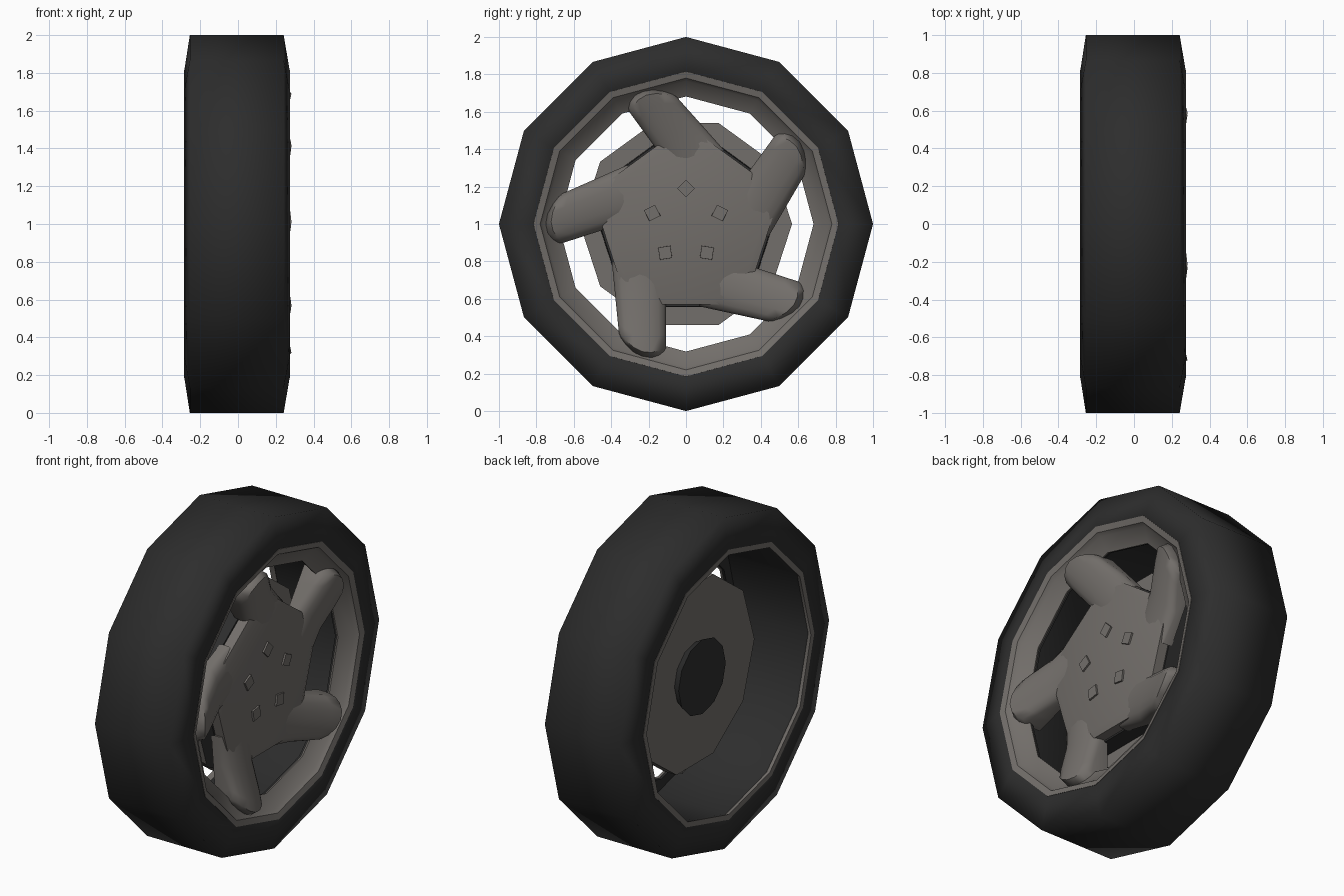
import bpy, bmesh, math

if "Cube" in bpy.data.objects:
    bpy.data.objects.remove(bpy.data.objects["Cube"])

def material(name, rgb):
    m = bpy.data.materials.new(name)
    m.diffuse_color = (*rgb, 1)
    m.use_nodes = True
    m.node_tree.nodes["Principled BSDF"].inputs["Base Color"].default_value = m.diffuse_color
    return m

RUBBER = material("black_rubber", (0.026, 0.026, 0.026))
ALLOY = material("warm_grey_alloy", (0.170, 0.157, 0.145))

def finish(name, bm, mat, angle):
    bmesh.ops.recalc_face_normals(bm, faces=bm.faces)
    me = bpy.data.meshes.new(name)
    bm.to_mesh(me)
    bm.free()
    me.materials.append(mat)
    for p in me.polygons:
        p.use_smooth = angle > 0
    if angle > 0:
        me.set_sharp_from_angle(angle=math.radians(angle))
    ob = bpy.data.objects.new(name, me)
    bpy.context.collection.objects.link(ob)
    return ob

def lathe(name, profile, n, mat, closed=True, phase=0, angle=35, cy=0, cz=0):
    """Spin (x, radius) points about the axle; open profiles get end caps."""
    bm = bmesh.new()
    rings = []
    for x, r in profile:
        rings.append([bm.verts.new((x, cy + r * math.cos(phase + math.tau * i / n),
                                    1 + cz + r * math.sin(phase + math.tau * i / n)))
                      for i in range(n)])
    pairs = list(zip(rings, rings[1:]))
    if closed:
        pairs.append((rings[-1], rings[0]))
    else:
        bm.faces.new(rings[0])
        bm.faces.new(rings[-1])
    for a, b in pairs:
        for i in range(n):
            j = (i + 1) % n
            bm.faces.new((a[i], a[j], b[j], b[i]))
    return finish(name, bm, mat, angle)

# Tyre, twelve sided, with its dark inner barrel
lathe("tyre", [(-.255, 1), (.242, 1), (.273, .815), (.23, .79), (.185, .69),
               (.165, .69), (.195, .785), (-.25, .788), (-.284, .815)], 12, RUBBER, angle=85)

# Front rim: lip and sloping dish
lathe("front_rim", [(.24, .82), (.275, .815), (.265, .78), (.24, .765),
                    (.19, .682), (.178, .687), (.22, .79)], 12, ALLOY)
# Thin back rim lip
lathe("back_rim", [(-.25, .80), (-.286, .815), (-.286, .783), (-.28, .783)], 12, ALLOY)

# Ten sided brake disc with a dark hub behind
lathe("brake_disc", [(-.06, .567), (.02, .567)], 10, ALLOY, closed=False)
lathe("back_hub", [(-.108, .225), (-.05, .19)], 12, RUBBER, closed=False)

# Pentagonal centre plate and the dark core under it
FLAT = 1 / math.cos(math.pi / 5)
PENT = math.radians(-54)
lathe("hub_core", [(.0, .445 * FLAT), (.12, .44 * FLAT)], 5, RUBBER,
      closed=False, phase=PENT, angle=0)
lathe("centre_plate", [(.10, .43 * FLAT), (.18, .43 * FLAT), (.195, .39 * FLAT)], 5, ALLOY,
      closed=False, phase=PENT, angle=35)

# Rounded tapering spoke, set off to one side of the centre
def spoke(name, direction):
    dy, dz = math.cos(direction), math.sin(direction)
    py, pz = dz, -dy                       # sideways direction
    n = 8
    stations = [(0, .185), (.45, .218), (.8, .268), (.94, .283), (1, .240)]
    bm = bmesh.new()
    rings = []
    for k, (f, ridge) in enumerate(stations):
        ring = []
        mid, half = .252 - .02 * f, .145 - .02 * f
        for i in range(n + 1):
            a = math.pi * i / n
            c = math.cos(a)
            o = mid - half * c
            end = math.sqrt(.75 ** 2 - (.232 - .124 * c) ** 2) - .06 * c * c
            t = .2 + (end - .2) * f
            x = ridge - (.075 if k else .03) * (1 - math.sin(a))
            ring.append((x, dy * t + py * o, 1 + dz * t + pz * o))
        back = .10
        ring += [(back, ring[-1][1], ring[-1][2]), (back, ring[0][1], ring[0][2])]
        rings.append([bm.verts.new(p) for p in ring])
    m = len(rings[0])
    for a, b in zip(rings, rings[1:]):
        for i in range(m):
            j = (i + 1) % m
            bm.faces.new((a[i], a[j], b[j], b[i]))
    bm.faces.new(rings[0])
    bm.faces.new(rings[-1])
    finish(name, bm, ALLOY, 60)

# Five spokes and five square wheel nuts
for k in range(5):
    spoke(f"spoke_{k + 1}", math.radians(-90 + 72 * k))
    a = math.radians(90 + 72 * k)
    lathe(f"wheel_nut_{k + 1}", [(.15, .05), (.205, .046)], 4, ALLOY, closed=False,
          phase=a, angle=0, cy=.19 * math.cos(a), cz=.19 * math.sin(a))
